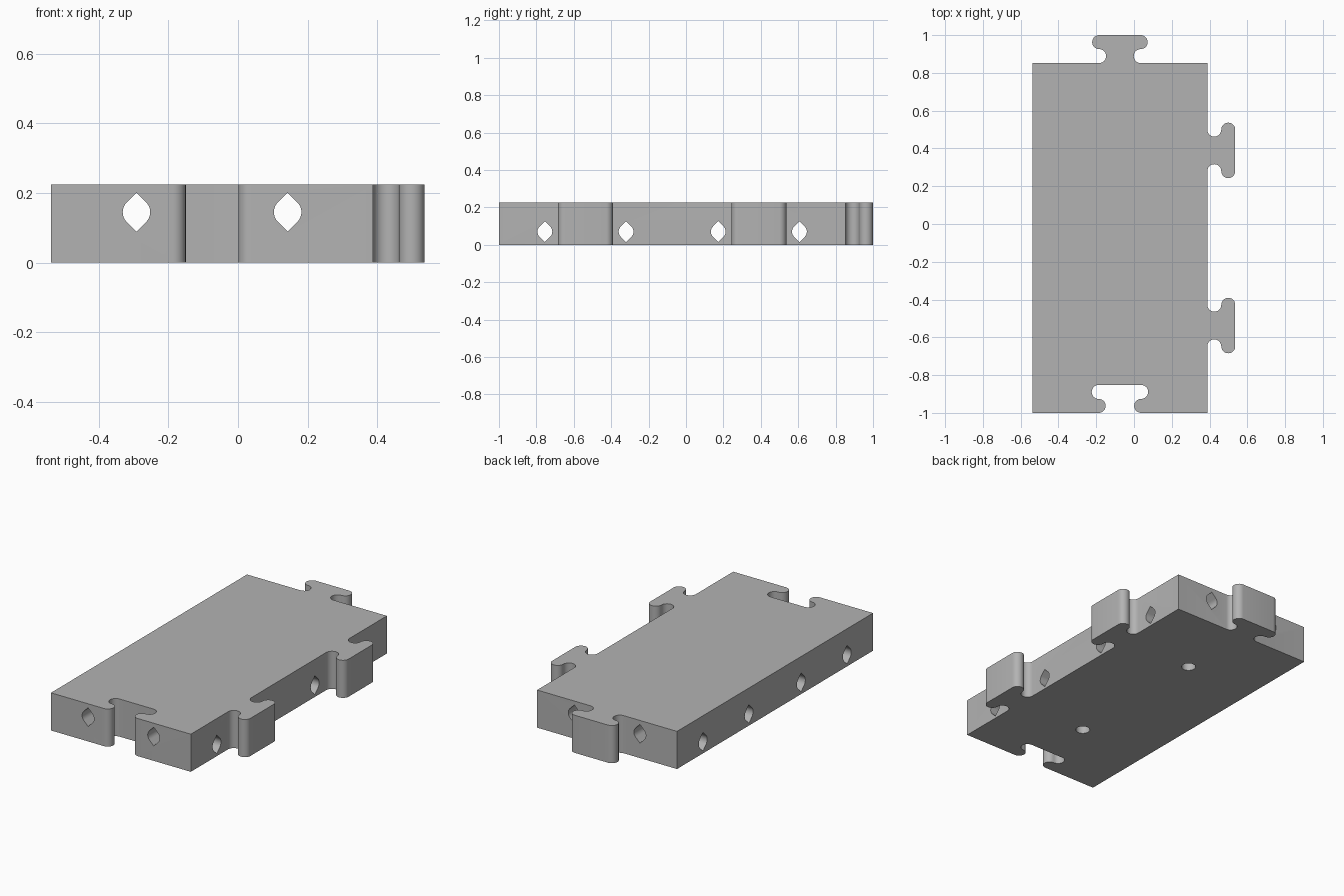
import bpy, bmesh
from math import pi, cos, sin, radians
from mathutils import Vector, Matrix

if "Cube" in bpy.data.objects:
    bpy.data.objects.remove(bpy.data.objects["Cube"])

LEFT, RIGHT, FRONT, BACK = -0.537, 0.388, -1.0, 0.852
HEIGHT = 0.225
MID_X = (LEFT + RIGHT) / 2
UNIT = RIGHT - LEFT                        # the tile is two square units long
CELLS = (FRONT + UNIT / 2, BACK - UNIT / 2)
R = 0.037                                  # rounding of the connectors
PIN = 0.0395                               # radius of the pin holes

grey = bpy.data.materials.new("plain grey")
grey.use_nodes = True
colour = (0.45, 0.45, 0.45, 1)
grey.diffuse_color = colour
grey.node_tree.nodes["Principled BSDF"].inputs["Base Color"].default_value = colour


def prism(name, points, depth, matrix=Matrix()):
    """Extrude a flat outline along local z."""
    bm = bmesh.new()
    face = bm.faces.new([bm.verts.new((x, y, 0)) for x, y in points])
    top = bmesh.ops.extrude_face_region(bm, geom=[face])["geom"]
    moved = [v for v in top if isinstance(v, bmesh.types.BMVert)]
    bmesh.ops.translate(bm, verts=moved, vec=(0, 0, depth))
    bmesh.ops.recalc_face_normals(bm, faces=bm.faces)
    bm.transform(matrix)
    mesh = bpy.data.meshes.new(name)
    bm.to_mesh(mesh)
    bm.free()
    mesh.materials.append(grey)
    obj = bpy.data.objects.new(name, mesh)
    bpy.context.collection.objects.link(obj)
    return obj


def connector(centre, along, outward, offset=0.11, steps=14):
    """T-shaped jigsaw outline, walked in the direction of the edge."""
    half = []
    for i in range(steps + 1):             # waist
        a = -pi / 2 + pi * i / steps
        half.append((-offset + R * cos(a), R + R * sin(a)))
    for i in range(1, steps + 1):          # rounded head
        a = -pi / 2 - pi * i / steps
        half.append((-offset + R * cos(a), 3 * R + R * sin(a)))
    full = half + [(-s, t) for s, t in reversed(half)]
    c, u, v = Vector(centre), Vector(along), Vector(outward)
    return [tuple(c + u * s + v * t) for s, t in full]


# Tile outline: socket in front, two tabs on the +x side, one tab behind
outline = [(LEFT, FRONT)]
outline += connector((MID_X, FRONT), (1, 0), (0, 1), 0.1125)
outline.append((RIGHT, FRONT))
for y in CELLS:
    outline += connector((RIGHT, y), (0, 1), (1, 0))
outline.append((RIGHT, BACK))
outline += connector((MID_X, BACK), (-1, 0), (0, 1))
outline.append((LEFT, BACK))
tile = prism("jigsaw_tile", outline, HEIGHT)

# Pin hole section: a circle with points at top and bottom
section = []
for start in (-45, 135):
    section += [(PIN * cos(radians(start + 90 * i / 12)),
                 PIN * sin(radians(start + 90 * i / 12))) for i in range(13)]
    section.append((0, PIN * 2 ** 0.5 * (1 if start < 0 else -1)))
circle = [(PIN * cos(2 * pi * i / 32), PIN * sin(2 * pi * i / 32)) for i in range(32)]

upright = Matrix.Rotation(pi / 2, 4, 'X')  # section's y becomes z, axis along -y
sideways = Matrix.Rotation(pi / 2, 4, 'Z') @ upright
cutters = []
for side in (-1, 1):
    place = Matrix.Translation((MID_X + side * 0.217, 1.2, 0.145))
    cutters.append(prism("lengthwise_hole", section, 2.4, place @ upright))
    for y in CELLS:
        place = Matrix.Translation((-0.8, y + side * 0.217, 0.07))
        cutters.append(prism("crosswise_hole", section, 1.6, place @ sideways))
for y in CELLS:                            # blind holes in the underside
    place = Matrix.Translation((MID_X, y, -0.1))
    cutters.append(prism("underside_hole", circle, 0.25, place))

# Cut the holes
bpy.ops.object.select_all(action='DESELECT')
tile.select_set(True)
bpy.context.view_layer.objects.active = tile
for cutter in cutters:
    cutter.hide_render = True
    mod = tile.modifiers.new("hole", 'BOOLEAN')
    mod.operation, mod.solver, mod.object = 'DIFFERENCE', 'EXACT', cutter
    bpy.ops.object.modifier_apply(modifier=mod.name)
    bpy.data.objects.remove(cutter)

bpy.ops.object.shade_smooth_by_angle(angle=radians(30))
